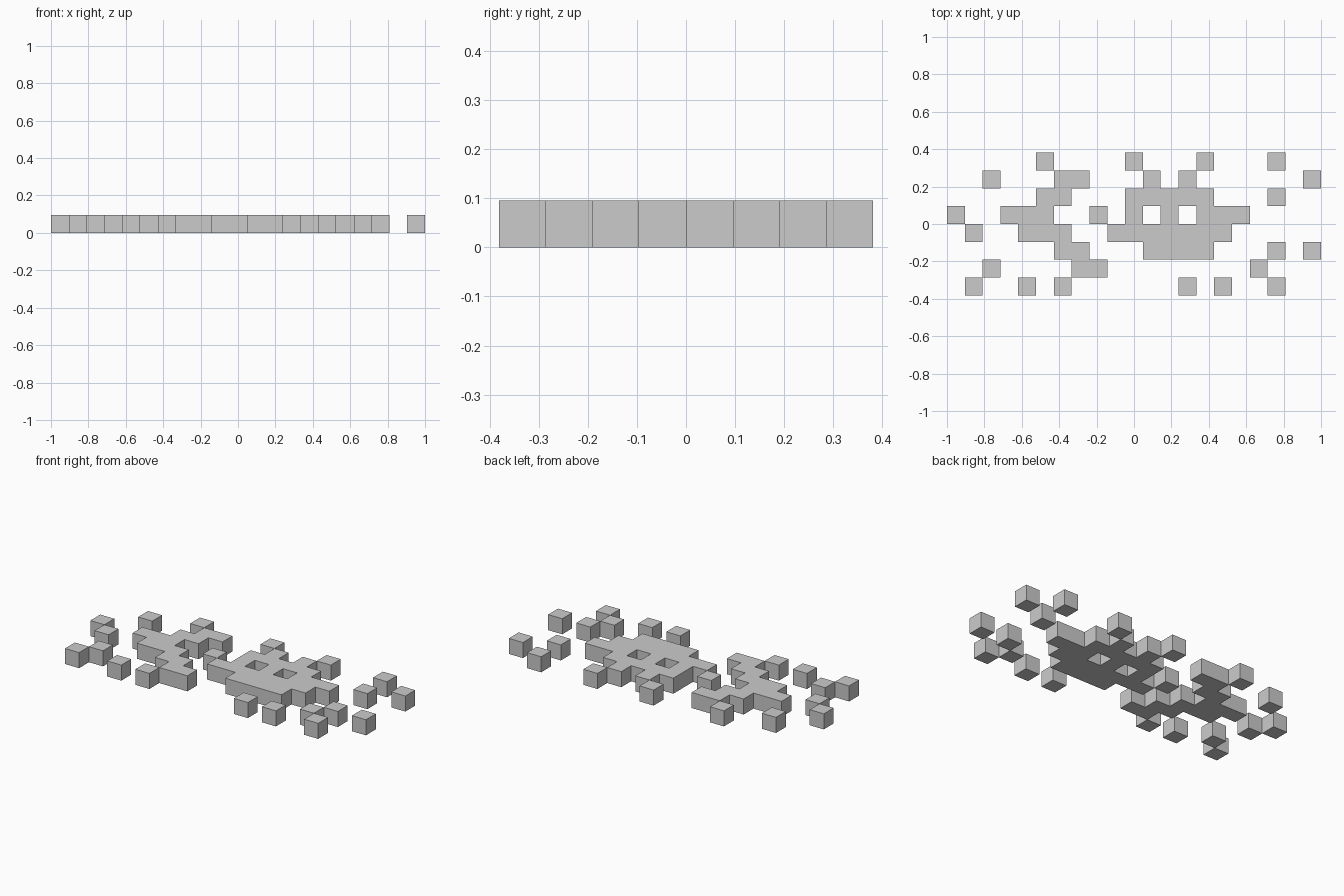
import bpy
import bmesh

cube = bpy.data.objects.get("Cube")
if cube:
    bpy.data.objects.remove(cube, do_unlink=True)

# Plan of the blocks, back row first, one character per cell
PLAN = [
    ".....#....#...#...#..",
    "..#...##...#.#......#",
    ".....##...#####...#..",
    "#..###..#.#.#.###....",
    ".#..###..#######.....",
    "......##...####...#.#",
    "..#....##........#...",
    ".#..#.#......#.#..#..",
]
COLS, ROWS = len(PLAN[0]), len(PLAN)
CELL = 2 / COLS

grey = bpy.data.materials.new("light_grey")
grey.use_nodes = True
colour = (0.6, 0.6, 0.6, 1)
grey.diffuse_color = colour
grey.node_tree.nodes["Principled BSDF"].inputs["Base Color"].default_value = colour


def take_island(cells):
    """Remove and return one group of cells joined side to side."""
    start = min(cells)
    cells.remove(start)
    island, queue = [start], [start]
    while queue:
        r, c = queue.pop()
        for n in ((r + 1, c), (r - 1, c), (r, c + 1), (r, c - 1)):
            if n in cells:
                cells.remove(n)
                island.append(n)
                queue.append(n)
    return island


def build_slab(name, island):
    """Lay the cells as one flat sheet and raise it into a solid."""
    bm = bmesh.new()
    corners = {}

    def corner(r, c):
        if (r, c) not in corners:
            corners[r, c] = bm.verts.new(((c - COLS / 2) * CELL, (ROWS / 2 - r) * CELL, 0))
        return corners[r, c]

    for r, c in island:
        bm.faces.new((corner(r, c), corner(r + 1, c), corner(r + 1, c + 1), corner(r, c + 1)))
    raised = bmesh.ops.extrude_face_region(bm, geom=bm.faces[:], use_keep_orig=True)
    for v in raised["geom"]:
        if isinstance(v, bmesh.types.BMVert):
            v.co.z = CELL
    bmesh.ops.recalc_face_normals(bm, faces=bm.faces[:])
    mesh = bpy.data.meshes.new(name)
    bm.to_mesh(mesh)
    bm.free()
    mesh.materials.append(grey)
    bpy.context.collection.objects.link(bpy.data.objects.new(name, mesh))


# Single cubes and larger joined slabs
cells = {(r, c) for r, row in enumerate(PLAN) for c, mark in enumerate(row) if mark == "#"}
count = 0
while cells:
    island = take_island(cells)
    count += 1
    kind = "loose_cube" if len(island) == 1 else "joined_slab"
    build_slab(f"{kind}_{count}", island)
